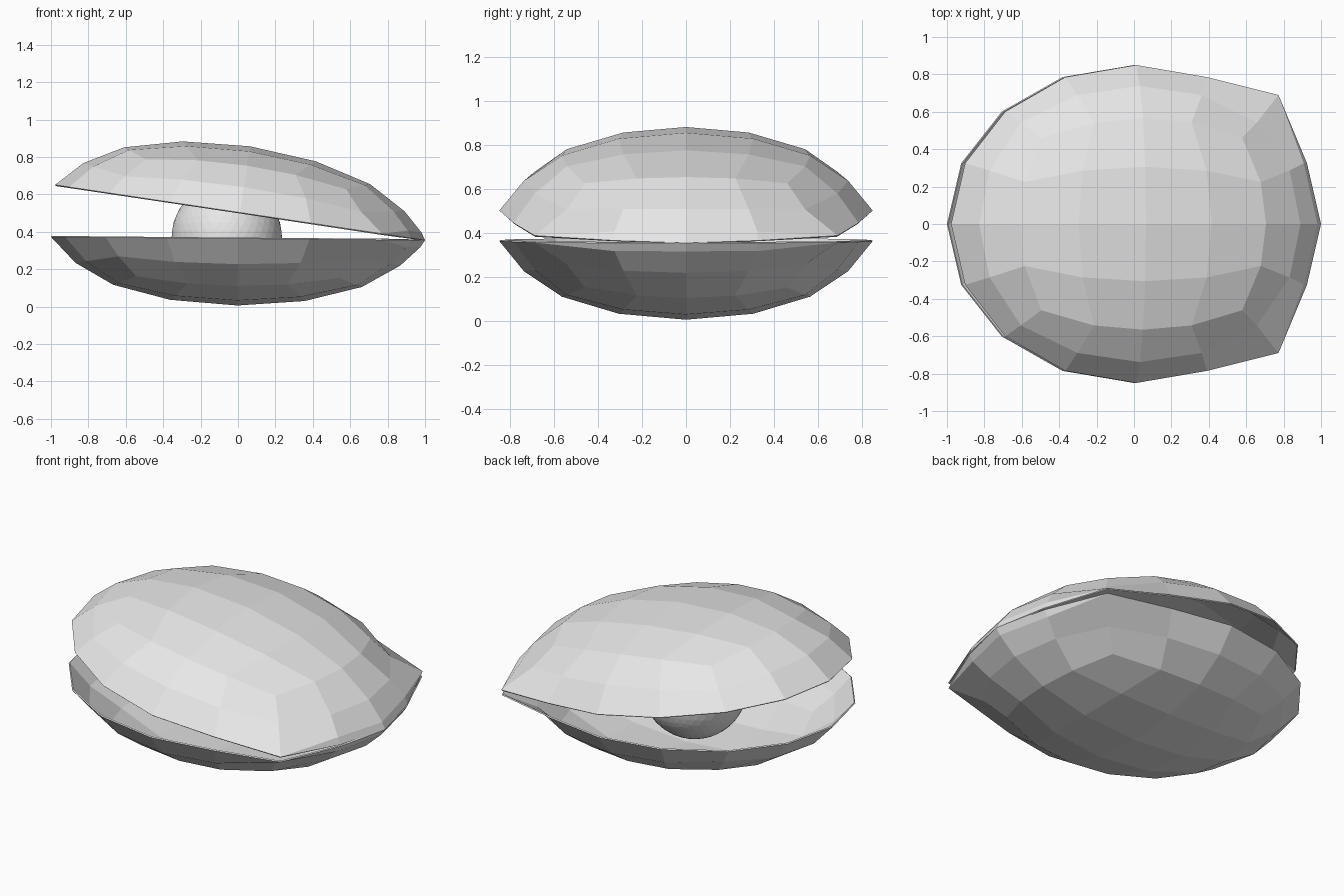
import bpy, bmesh, math
from mathutils import Vector

cube = bpy.data.objects.get("Cube")
if cube:
    bpy.data.objects.remove(cube, do_unlink=True)

HALF_WIDTH = 0.85
DEPTH = 0.358
HINGE_Z = 0.355


def make_material(name, color):
    mat = bpy.data.materials.new(name)
    mat.use_nodes = True
    mat.diffuse_color = color
    mat.node_tree.nodes["Principled BSDF"].inputs["Base Color"].default_value = color
    return mat


def add_object(name, bm, mat):
    bmesh.ops.recalc_face_normals(bm, faces=bm.faces)
    mesh = bpy.data.meshes.new(name)
    bm.to_mesh(mesh)
    bm.free()
    mesh.materials.append(mat)
    obj = bpy.data.objects.new(name, mesh)
    bpy.context.collection.objects.link(obj)
    return obj


def shell(name, side, angle, mat):
    """Half of a rounded cube with a hinge lip, swung about the hinge at x = 1."""
    bm = bmesh.new()
    bmesh.ops.create_cube(bm, size=2)
    bmesh.ops.subdivide_edges(bm, edges=bm.edges[:], cuts=3, use_grid_fill=True)
    bmesh.ops.delete(bm, geom=[v for v in bm.verts if v.co.z < -0.01], context='VERTS')

    # Round the cube into a dome with a flared rim
    for v in bm.verts:
        p = Vector([math.tan(c * math.pi / 4) for c in v.co]).normalized()
        flare = 1.0 if p.z < 0.01 else 0.94
        v.co = (p.x * flare, p.y * flare * HALF_WIDTH, p.z * DEPTH)

    # Hinge lip: corners pulled outwards, the edge between them extruded
    lip = [e for e in bm.edges if e.is_boundary and all(v.co.x > 0.6 for v in e.verts)]
    old = {v for e in lip for v in e.verts}
    new = [g for g in bmesh.ops.extrude_edge_only(bm, edges=lip)["geom"]
           if isinstance(g, bmesh.types.BMVert)]
    corners = {}
    for v in old:
        twin = min(new, key=lambda n: (n.co - v.co).length)
        if abs(v.co.y) > 0.5:
            v.co = twin.co = (0.77, math.copysign(0.69, v.co.y), 0)
            corners[twin] = v
        else:
            v.co.x *= 0.975
            v.co.z = 0.038
    bmesh.ops.weld_verts(bm, targetmap=corners)

    # Swing open about the hinge
    s, c = math.sin(angle), math.cos(angle)
    for v in bm.verts:
        dx, h = v.co.x - 1, v.co.z * side
        v.co.x = 1 + dx * c + h * s
        v.co.z = HINGE_Z + h * c - dx * s
    obj = add_object(name, bm, mat)
    # Outward normals point away from the pearl
    if sum(f.normal.z for f in obj.data.polygons) * side < 0:
        obj.data.flip_normals()
    wall = obj.modifiers.new("thickness", 'SOLIDIFY')
    wall.thickness = 0.008
    wall.offset = -1


grey = make_material("pale_grey", (0.8, 0.8, 0.8, 1))

shell("lower_shell", -1, math.radians(0.5), grey)
shell("upper_shell", 1, math.radians(8.5), grey)

# Pearl resting inside
bm = bmesh.new()
bmesh.ops.create_icosphere(bm, subdivisions=4, radius=0.295)
bmesh.ops.translate(bm, verts=bm.verts, vec=(-0.06, 0, 0.37))
add_object("pearl", bm, grey)
